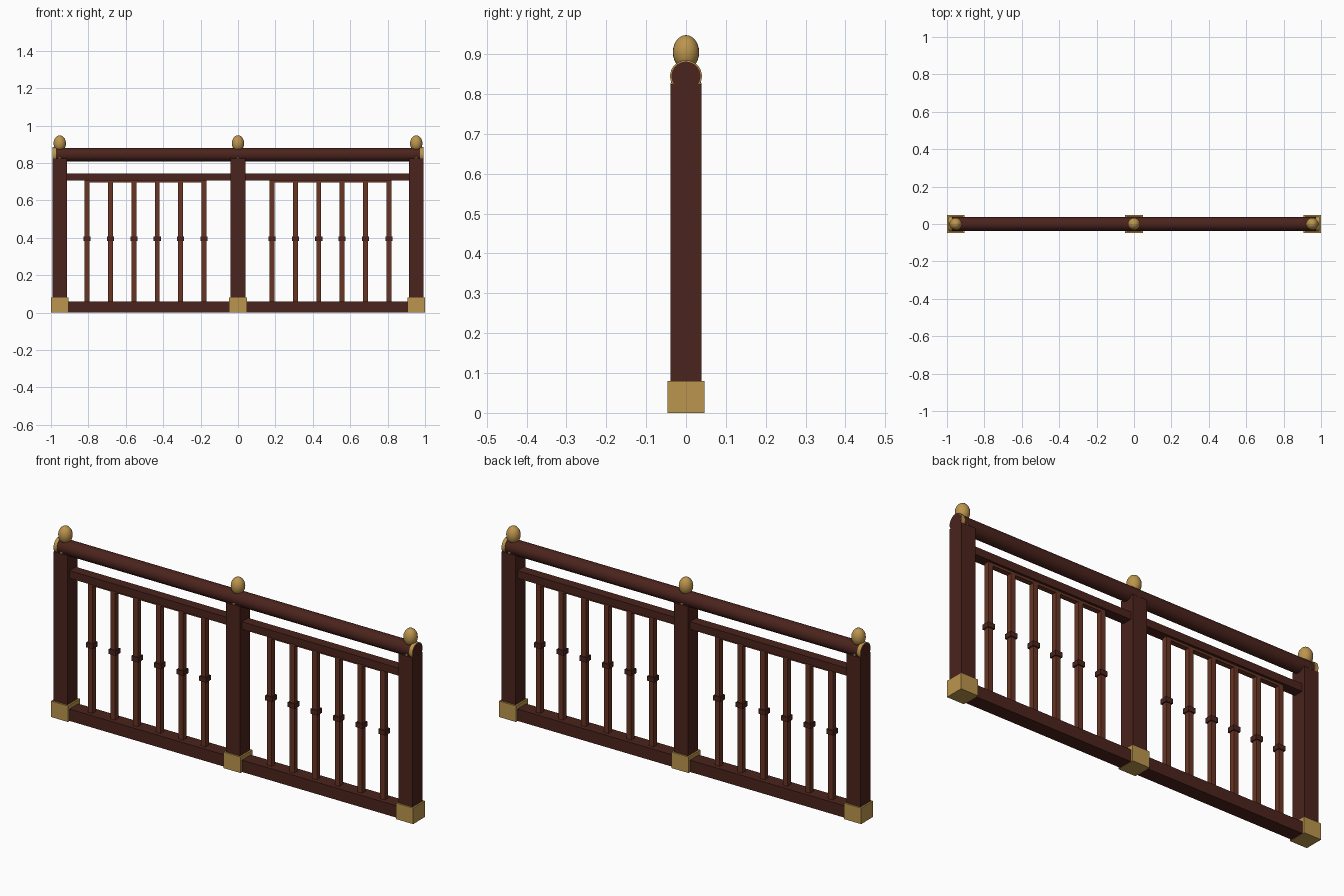
import bpy, math

if "Cube" in bpy.data.objects:
    bpy.data.objects.remove(bpy.data.objects["Cube"])


def material(name, rgb):
    m = bpy.data.materials.new(name)
    m.diffuse_color = (*rgb, 1)
    m.use_nodes = True
    m.node_tree.nodes["Principled BSDF"].inputs["Base Color"].default_value = m.diffuse_color
    return m


DARK = material("dark_wood", (0.07, 0.017, 0.012))
LIGHT = material("red_wood", (0.14, 0.035, 0.018))
BRASS = material("brass", (0.50, 0.30, 0.075))


def finish(name, mat, smooth=False):
    ob = bpy.context.object
    ob.name = name
    ob.data.materials.append(mat)
    if smooth:
        bpy.ops.object.shade_smooth_by_angle(angle=math.radians(40))
    return ob


def box(name, mat, x, z0, z1, sx, sy):
    bpy.ops.mesh.primitive_cube_add(size=1, location=(x, 0, (z0 + z1) / 2))
    bpy.context.object.scale = (sx, sy, z1 - z0)
    bpy.ops.object.transform_apply(location=False, rotation=False, scale=True)
    return finish(name, mat)


def rod(name, mat, x, length, r):
    bpy.ops.mesh.primitive_cylinder_add(vertices=32, radius=r, depth=length,
                                        location=(x, 0, RAIL_Z), rotation=(0, math.pi / 2, 0))
    return finish(name, mat, True)


POST_X = 0.953
RAIL_Z = 0.845

# posts with brass foot, pointed cap and egg finial
for x in (-POST_X, 0, POST_X):
    box("post", DARK, x, 0.002, 0.825, 0.078, 0.078)
    box("post_foot", BRASS, x, 0, 0.08, 0.094, 0.094)
    bpy.ops.mesh.primitive_cone_add(vertices=4, radius1=0.04, radius2=0.012, depth=0.05,
                                    location=(x, 0, 0.85))
    finish("post_cap", BRASS)
    bpy.ops.mesh.primitive_uv_sphere_add(segments=24, ring_count=14, radius=1,
                                         location=(x, 0, 0.905))
    bpy.context.object.scale = (0.033, 0.033, 0.043)
    finish("finial", BRASS, True)

# round handrail with brass end rings
rod("handrail", DARK, 0, 1.984, 0.0365)
for s in (-1, 1):
    rod("handrail_ring", BRASS, s * 0.982, 0.018, 0.04)

for s in (-1, 1):
    # rails between the posts
    mid = s * POST_X / 2
    box("upper_rail", DARK, mid, 0.707, 0.745, POST_X - 0.07, 0.05)
    box("bottom_rail", DARK, mid, 0.001, 0.06, POST_X - 0.07, 0.07)
    # balusters with a collar, joined by a thin strip
    box("baluster_strip", LIGHT, s * 0.4945, 0.695, 0.71, 0.651, 0.026)
    for i in range(6):
        x = s * (0.182 + 0.125 * i)
        box("baluster", LIGHT, x, 0.055, 0.70, 0.026, 0.026)
        box("baluster_collar", DARK, x, 0.384, 0.408, 0.038, 0.038)
